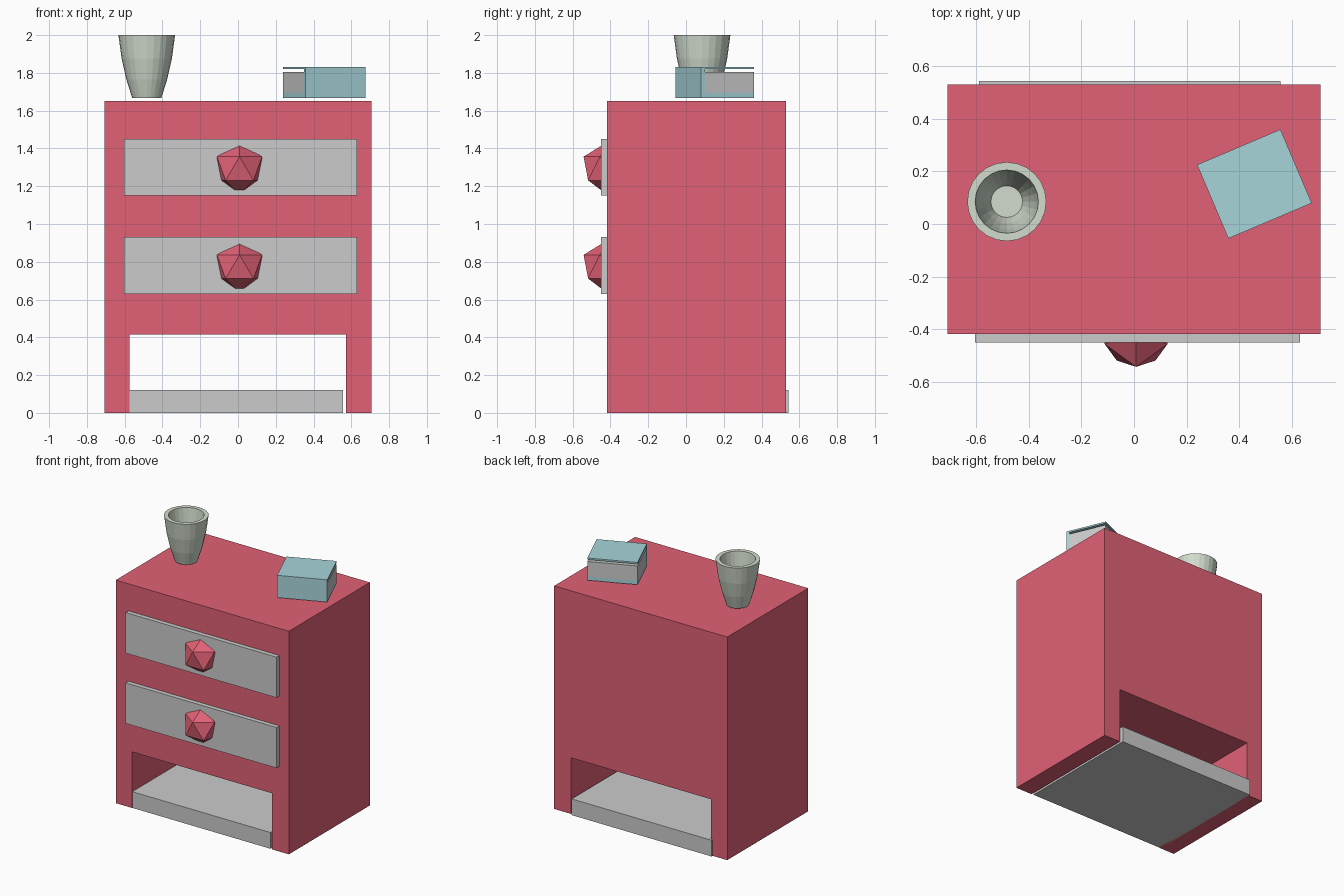
import bpy, bmesh, math
from mathutils import Matrix, Vector

if "Cube" in bpy.data.objects:
    bpy.data.objects.remove(bpy.data.objects["Cube"])


def material(name, rgb):
    m = bpy.data.materials.new(name)
    m.diffuse_color = (*rgb, 1)
    m.use_nodes = True
    m.node_tree.nodes["Principled BSDF"].inputs["Base Color"].default_value = m.diffuse_color
    return m


RED = material("red_paint", (0.75, 0.12, 0.18))
TEAL = material("teal_cover", (0.39, 0.66, 0.70))
SAGE = material("sage_ceramic", (0.65, 0.72, 0.62))


def finish(name, bm, mat=None):
    bmesh.ops.recalc_face_normals(bm, faces=bm.faces[:])
    mesh = bpy.data.meshes.new(name)
    bm.to_mesh(mesh)
    bm.free()
    if mat:
        mesh.materials.append(mat)
    ob = bpy.data.objects.new(name, mesh)
    bpy.context.collection.objects.link(ob)
    return ob


def box(name, lo, hi, mat=None):
    lo, hi = Vector(lo), Vector(hi)
    bm = bmesh.new()
    m = Matrix.Translation((lo + hi) / 2) @ Matrix.Diagonal((*(hi - lo), 1))
    bmesh.ops.create_cube(bm, size=1, matrix=m)
    return finish(name, bm, mat)


# Cabinet body: an upside-down U profile extruded front to back
profile = [(-0.708, 0), (-0.708, 1.65), (0.708, 1.65), (0.708, 0),
           (0.572, 0), (0.572, 0.415), (-0.574, 0.415), (-0.574, 0)]
bm = bmesh.new()
face = bm.faces.new([bm.verts.new((x, -0.417, z)) for x, z in profile])
ext = bmesh.ops.extrude_face_region(bm, geom=[face])
bmesh.ops.translate(bm, vec=(0, 0.946, 0),
                    verts=[v for v in ext["geom"] if isinstance(v, bmesh.types.BMVert)])
finish("cabinet_body", bm, RED)

# Bottom shelf, poking out slightly at the back
box("bottom_shelf", (-0.588, -0.415, 0.0), (0.556, 0.542, 0.12))

# Two drawers with faceted knobs
for label, z in (("lower", 0.78), ("upper", 1.30)):
    box(f"{label}_drawer_front", (-0.604, -0.45, z - 0.15), (0.63, -0.41, z + 0.15))
    bm = bmesh.new()
    bmesh.ops.create_icosphere(bm, subdivisions=1, radius=0.14,
                               matrix=Matrix.Translation((0.008, -0.417, z - 0.006))
                               @ Matrix.Rotation(-math.pi / 2, 4, "Z"))
    finish(f"{label}_drawer_knob", bm, RED)

# Vase: lathed outer wall, flat rim, inner wall and floor
section = [(0, 1.667), (0.077, 1.667), (0.108, 1.765), (0.133, 1.875), (0.15, 2.0),
           (0.12, 2.0), (0.105, 1.875), (0.083, 1.765), (0.06, 1.69), (0, 1.69)]
bm = bmesh.new()
pts = [bm.verts.new((r, 0, z)) for r, z in section]
edges = [bm.edges.new(p) for p in zip(pts, pts[1:])]
bmesh.ops.spin(bm, geom=pts + edges, cent=(0, 0, 0), axis=(0, 0, 1),
               angle=math.tau, steps=24, use_merge=False)
bmesh.ops.remove_doubles(bm, verts=bm.verts[:], dist=1e-4)
finish("vase", bm, SAGE).location = (-0.483, 0.085, 0)

# Book: two covers, spine and page block, turned on the top
W, D = 0.172, 0.152
parts = [
    box("book_bottom_cover", (-W, -D, 1.667), (W, D, 1.695), TEAL),
    box("book_top_cover", (-W, -D, 1.82), (W, D, 1.832), TEAL),
    box("book_spine", (-W, -D, 1.695), (W, -D + 0.024, 1.82), TEAL),
    box("book_pages", (-W, -D + 0.024, 1.695), (W, D, 1.806)),
]
for p in parts:
    p.matrix_world = Matrix.Translation((0.457, 0.152, 0)) @ Matrix.Rotation(math.radians(23), 4, "Z") @ p.matrix_world
